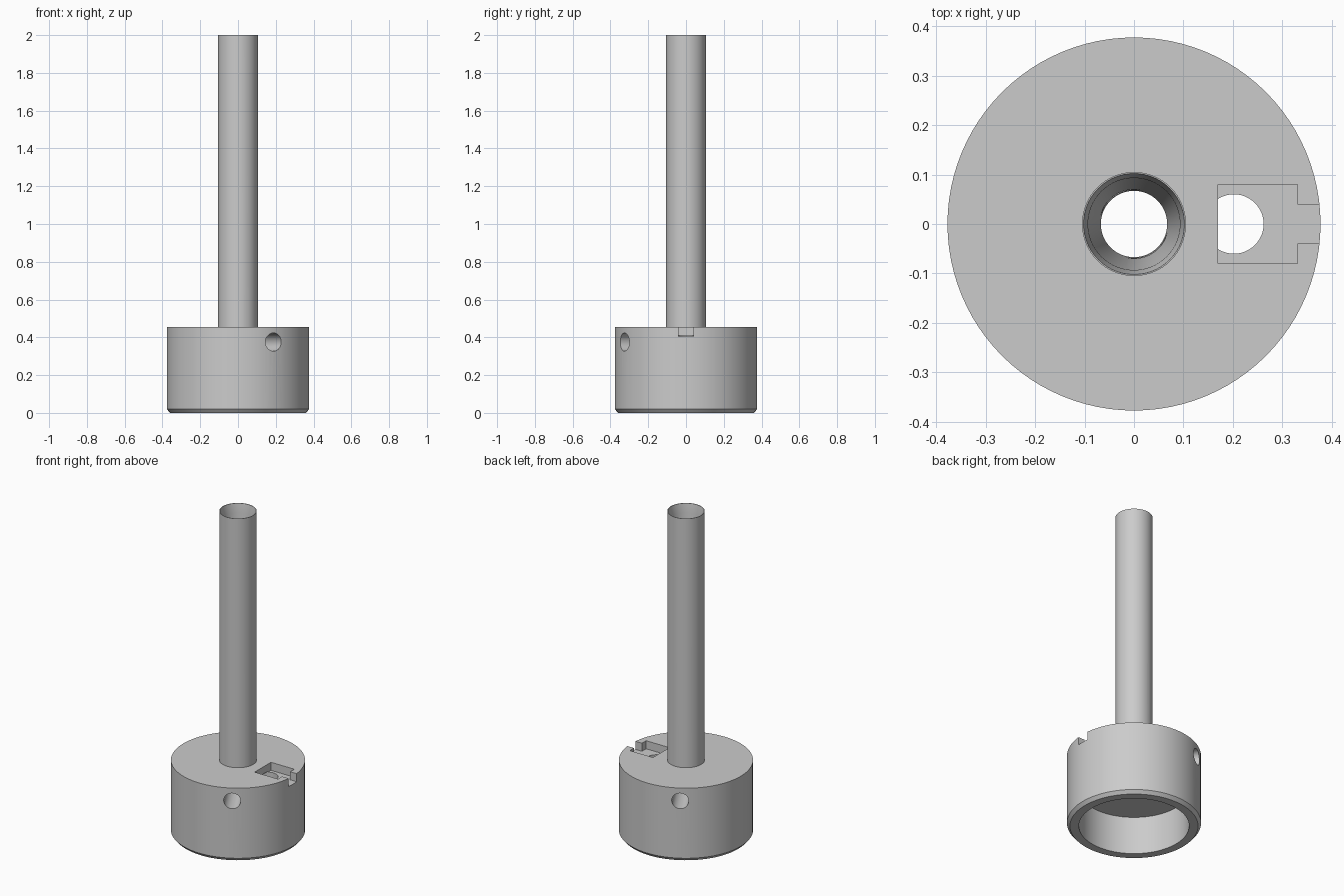
import bpy, bmesh, math
from mathutils import Matrix, Vector

cube = bpy.data.objects.get("Cube")
if cube:
    bpy.data.objects.remove(cube, do_unlink=True)

grey = bpy.data.materials.new("plain grey")
grey.use_nodes = True
colour = (0.6, 0.6, 0.6, 1)
grey.diffuse_color = colour
grey.node_tree.nodes["Principled BSDF"].inputs["Base Color"].default_value = colour


def add_object(name, bm):
    bmesh.ops.recalc_face_normals(bm, faces=bm.faces)
    mesh = bpy.data.meshes.new(name)
    bm.to_mesh(mesh)
    bm.free()
    mesh.materials.append(grey)
    ob = bpy.data.objects.new(name, mesh)
    bpy.context.collection.objects.link(ob)
    return ob


def lathe(name, profile, steps=96):
    """Revolve a closed (radius, height) profile about z."""
    bm = bmesh.new()
    verts = [bm.verts.new((r, 0, z)) for r, z in profile]
    edges = [bm.edges.new((v, verts[i - 1])) for i, v in enumerate(verts)]
    bmesh.ops.spin(bm, geom=verts + edges, cent=(0, 0, 0), axis=(0, 0, 1),
                   angle=math.tau, steps=steps)
    bmesh.ops.remove_doubles(bm, verts=bm.verts, dist=1e-5)
    return add_object(name, bm)


def box_cutter(name, low, high):
    low, high = Vector(low), Vector(high)
    bm = bmesh.new()
    bmesh.ops.create_cube(bm, size=1, matrix=Matrix.Translation((low + high) / 2)
                          @ Matrix.Diagonal((*(high - low), 1)))
    return add_object(name, bm)


def round_cutter(name, radius, length, matrix):
    bm = bmesh.new()
    bmesh.ops.create_cone(bm, cap_ends=True, segments=48, radius1=radius,
                          radius2=radius, depth=length, matrix=matrix)
    return add_object(name, bm)


def cut(ob, cutters):
    bpy.context.view_layer.objects.active = ob
    for cutter in cutters:
        mod = ob.modifiers.new("cut", 'BOOLEAN')
        mod.operation, mod.solver, mod.object = 'DIFFERENCE', 'EXACT', cutter
        bpy.ops.object.modifier_apply(modifier=mod.name)


top, ceiling, floor = 0.455, 0.235, 0.405
tube_r, bore_r, cup_r = 0.105, 0.067, 0.31

# Hollow cup with a chamfered lower rim
base = lathe("base", [(cup_r, 0), (0.36, 0), (0.377, 0.02), (0.377, top),
                      (tube_r, top), (tube_r, ceiling), (cup_r, ceiling)])

# Upright tube with a tapered bore and flared mouth
tube = lathe("tube", [(bore_r, ceiling), (tube_r, ceiling), (tube_r, 2),
                      (0.102, 2), (0.093, 1.945)])

# Square pocket, its side slot, the hole below, and the sideways screw hole
pocket = box_cutter("pocket_cutter", (0.17, -0.08, floor), (0.33, 0.08, 0.6))
slot = box_cutter("slot_cutter", (0.3, -0.039, floor), (0.5, 0.039, 0.6))
drop_hole = round_cutter("drop_hole_cutter", 0.06, 0.3,
                         Matrix.Translation((0.202, 0, 0.26)))
screw_hole = round_cutter("screw_hole_cutter", 0.048, 1,
                          Matrix.Translation((0, 0, 0.375))
                          @ Matrix.Rotation(math.radians(-60), 4, 'Z')
                          @ Matrix.Rotation(math.pi / 2, 4, 'Y'))
cut(base, [pocket, slot, drop_hole, screw_hole])
cut(tube, [screw_hole])

for cutter in (pocket, slot, drop_hole, screw_hole):
    bpy.data.objects.remove(cutter, do_unlink=True)

# Smooth the round walls, keep the edges crisp
for ob in (base, tube):
    bpy.ops.object.select_all(action='DESELECT')
    ob.select_set(True)
    bpy.context.view_layer.objects.active = ob
    bpy.ops.object.shade_smooth_by_angle(angle=math.radians(25))
